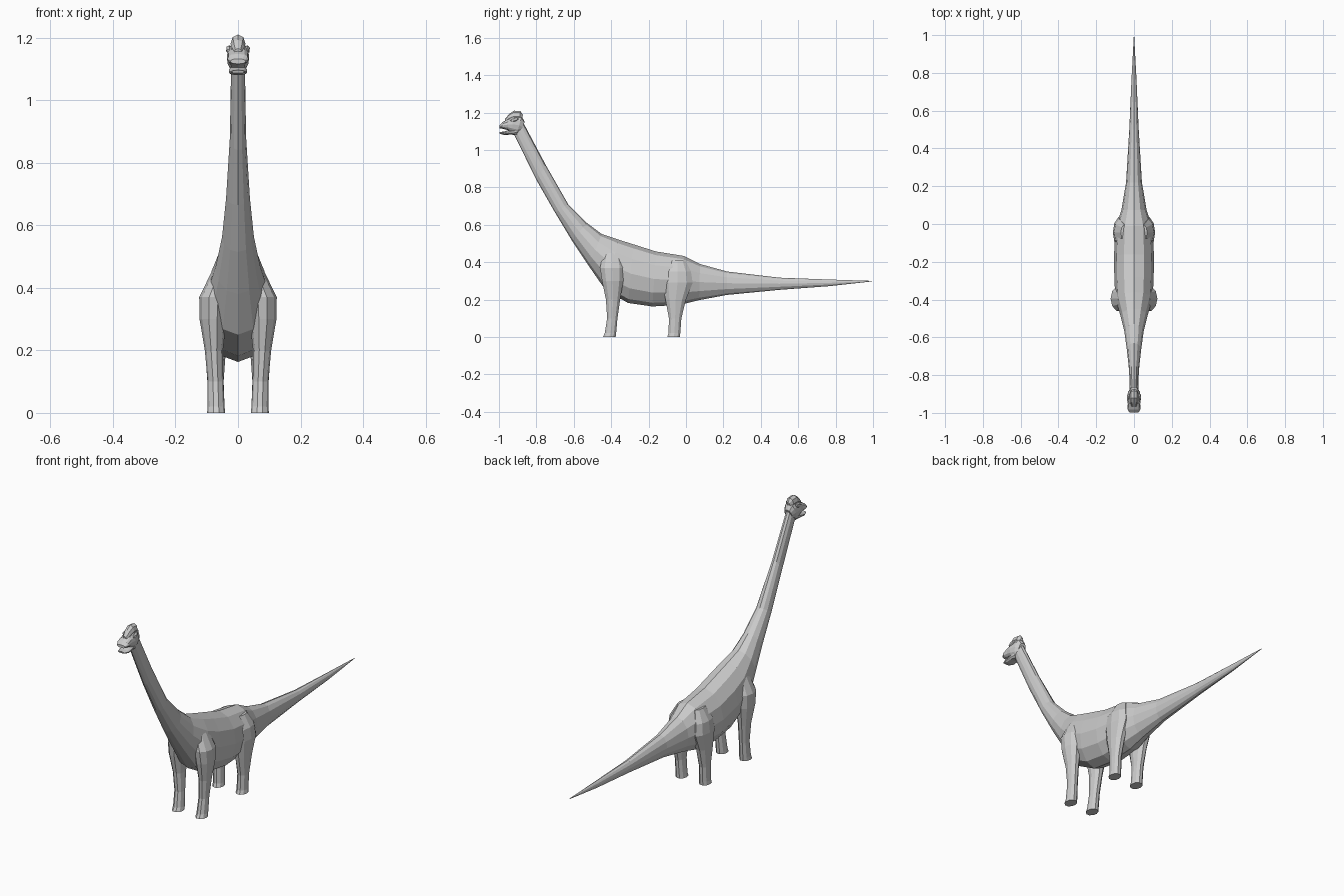
import bpy, bmesh
from math import sin, cos, pi


def loft(name, rings):
    """Skin a list of equal-sized point rings and cap both ends."""
    bm = bmesh.new()
    rows = [[bm.verts.new(p) for p in ring] for ring in rings]
    n = len(rows[0])
    for a, b in zip(rows, rows[1:]):
        for i in range(n):
            bm.faces.new((a[i], a[(i + 1) % n], b[(i + 1) % n], b[i]))
    bm.faces.new(rows[0])
    bm.faces.new(rows[-1])
    bmesh.ops.recalc_face_normals(bm, faces=bm.faces)
    mesh = bpy.data.meshes.new(name)
    bm.to_mesh(mesh)
    bm.free()
    obj = bpy.data.objects.new(name, mesh)
    bpy.context.collection.objects.link(obj)
    return obj


def section(ty, tz, by, bz, w, n=12, power=1.0):
    """Ring between a top and bottom point on the centre plane; w is half-width."""
    ring = []
    for i in range(n):
        a = 2 * pi * i / n
        s, c = sin(a), cos(a)
        t = (1 - c) / 2
        x = w * abs(s) ** power * (1 if s >= 0 else -1)
        ring.append((x, ty + (by - ty) * t, tz + (bz - tz) * t))
    return ring


def limb_ring(x, y, z, rx, ry, n=10):
    return [(x + rx * cos(2 * pi * i / n), y + ry * sin(2 * pi * i / n), z) for i in range(n)]


def leg(name, side, stations):
    return loft(name, [limb_ring(side * x, y, z, rx, ry) for x, y, z, rx, ry in stations])


def join_solid(target, part):
    mod = target.modifiers.new("union", 'BOOLEAN')
    mod.operation = 'UNION'
    mod.solver = 'EXACT'
    mod.object = part
    bpy.context.view_layer.objects.active = target
    bpy.ops.object.modifier_apply(modifier=mod.name)
    bpy.data.objects.remove(part)


# Neck, trunk and tail: top y, top z, bottom y, bottom z, half-width
body = loft("body", [section(*s) for s in [
    (-0.872, 1.150, -0.918, 1.080, 0.022),
    (-0.75, 0.92, -0.80, 0.84, 0.026),
    (-0.63, 0.71, -0.70, 0.665, 0.038),
    (-0.53, 0.61, -0.61, 0.515, 0.051),
    (-0.45, 0.55, -0.52, 0.38, 0.072),
    (-0.36, 0.52, -0.43, 0.25, 0.098),
    (-0.28, 0.495, -0.31, 0.182, 0.104),
    (-0.16, 0.457, -0.18, 0.163, 0.106),
    (-0.01, 0.433, -0.03, 0.172, 0.098),
    (0.075, 0.39, 0.07, 0.197, 0.067),
    (0.22, 0.35, 0.22, 0.225, 0.042),
    (0.50, 0.317, 0.50, 0.252, 0.025),
    (0.77, 0.307, 0.77, 0.272, 0.013),
    (0.995, 0.300, 0.995, 0.297, 0.001)]])

# Legs: x, y, z, x radius, y radius
front_leg = [(0.070, -0.410, 0.00, 0.029, 0.036), (0.070, -0.404, 0.02, 0.027, 0.032),
             (0.072, -0.394, 0.10, 0.025, 0.029), (0.077, -0.390, 0.20, 0.029, 0.040),
             (0.080, -0.392, 0.30, 0.043, 0.060), (0.078, -0.395, 0.37, 0.046, 0.068),
             (0.050, -0.395, 0.45, 0.035, 0.050)]
hind_leg = [(0.070, -0.066, 0.00, 0.029, 0.036), (0.070, -0.062, 0.02, 0.027, 0.033),
            (0.072, -0.058, 0.10, 0.026, 0.035), (0.072, -0.055, 0.20, 0.033, 0.058),
            (0.070, -0.045, 0.29, 0.042, 0.085), (0.065, -0.045, 0.35, 0.040, 0.075),
            (0.045, -0.045, 0.41, 0.025, 0.045)]
for side in (-1, 1):
    join_solid(body, leg("front_leg", side, front_leg))
    join_solid(body, leg("hind_leg", side, hind_leg))

# Skull and upper snout
loft("head", [section(*s, n=12, power=0.7) for s in [
    (-0.862, 1.150, -0.885, 1.095, 0.021),
    (-0.878, 1.178, -0.905, 1.085, 0.032),
    (-0.925, 1.182, -0.930, 1.092, 0.036),
    (-0.952, 1.165, -0.952, 1.106, 0.033),
    (-0.982, 1.148, -0.980, 1.113, 0.034),
    (-0.998, 1.132, -0.998, 1.116, 0.024)]])

# Narrow domed crest on the forehead
loft("crest", [section(*s, n=8) for s in [
    (-0.872, 1.188, -0.880, 1.150, 0.010),
    (-0.885, 1.207, -0.892, 1.150, 0.022),
    (-0.920, 1.210, -0.920, 1.150, 0.024),
    (-0.945, 1.193, -0.945, 1.145, 0.020),
    (-0.968, 1.165, -0.965, 1.145, 0.012)]])

# Open lower jaw
loft("lower_jaw", [section(*s, n=10, power=0.7) for s in [
    (-0.900, 1.120, -0.905, 1.078, 0.024),
    (-0.940, 1.108, -0.935, 1.082, 0.029),
    (-0.975, 1.098, -0.970, 1.080, 0.029),
    (-0.998, 1.096, -0.995, 1.086, 0.020)]])

# Brow ridges over the eyes
for side, label in ((-1, "right_brow"), (1, "left_brow")):
    bpy.ops.mesh.primitive_ico_sphere_add(subdivisions=1, radius=1, location=(side * 0.029, -0.918, 1.162))
    brow = bpy.context.object
    brow.name = label
    brow.scale = (0.010, 0.026, 0.013)
    brow.rotation_euler = (0.3, 0, 0)
